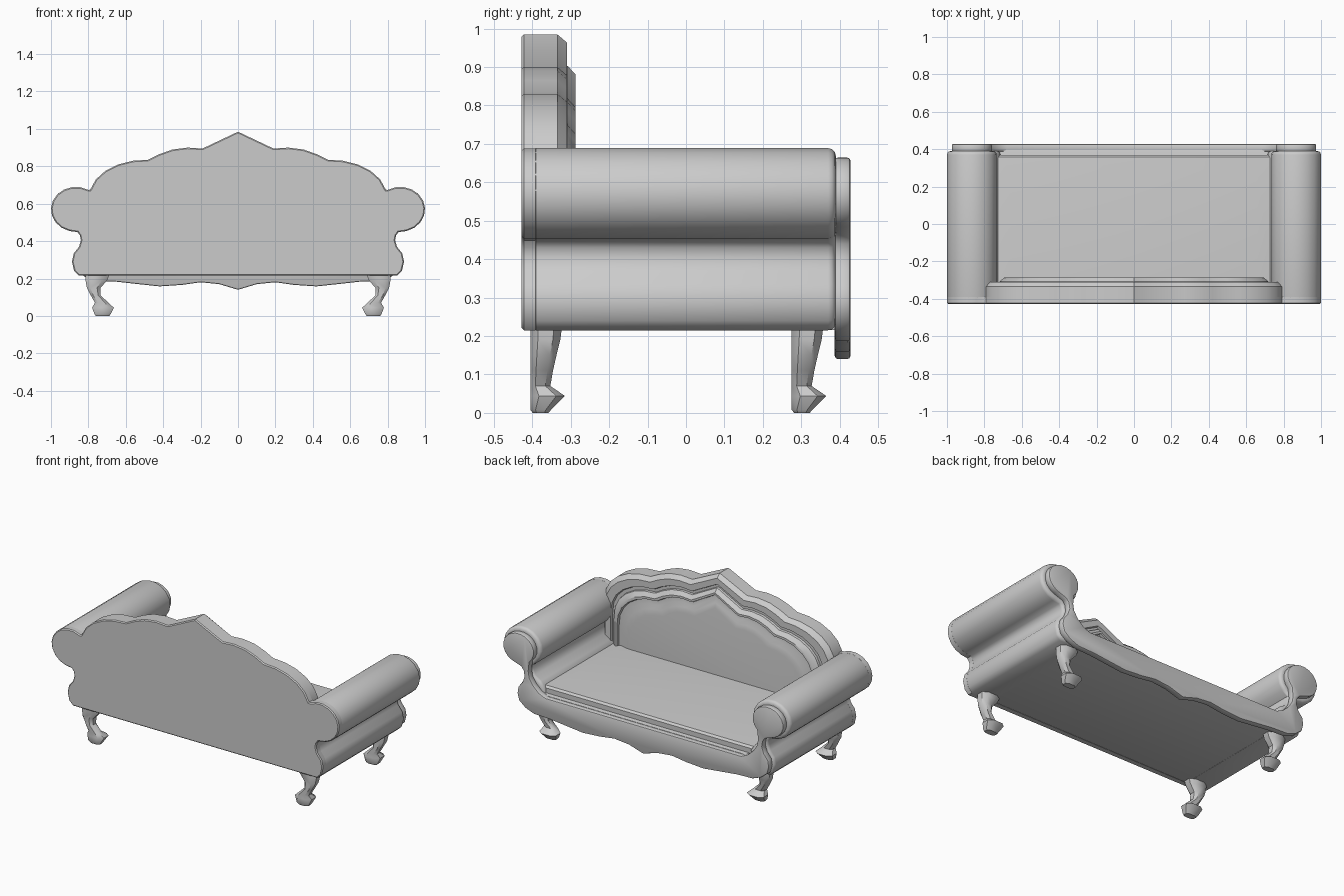
import bpy, bmesh
from math import cos, sin, radians

if "Cube" in bpy.data.objects:
    bpy.data.objects.remove(bpy.data.objects["Cube"])


def loft(name, rings, bevel=0.0, segs=2, angle=35):
    """Skin rings of 3D points, cap both ends and optionally round the cap rims."""
    bm = bmesh.new()
    loops = [[bm.verts.new(p) for p in ring] for ring in rings]
    n = len(rings[0])
    for a, b in zip(loops, loops[1:]):
        for i in range(n):
            j = (i + 1) % n
            bm.faces.new((a[i], a[j], b[j], b[i]))
    caps = [bm.faces.new(loops[0]), bm.faces.new(loops[-1])]
    bmesh.ops.recalc_face_normals(bm, faces=bm.faces)
    if bevel:
        rim = [e for f in caps for e in f.edges]
        bmesh.ops.bevel(bm, geom=rim, offset=bevel, segments=segs, profile=0.5,
                        affect='EDGES', clamp_overlap=False)
    mesh = bpy.data.meshes.new(name)
    bm.to_mesh(mesh)
    bm.free()
    ob = bpy.data.objects.new(name, mesh)
    bpy.context.collection.objects.link(ob)
    bpy.ops.object.select_all(action='DESELECT')
    ob.select_set(True)
    bpy.context.view_layer.objects.active = ob
    bpy.ops.object.shade_smooth_by_angle(angle=radians(angle))
    return ob


def prism(name, outline, y0, y1, bevel, segs=2, angle=35):
    """Extrude an x-z outline along y."""
    return loft(name, [[(x, y, z) for x, z in outline] for y in (y0, y1)], bevel, segs, angle)


def sym(half):
    """Close a half outline by mirroring it across x = 0."""
    return half + [(-x, z) for x, z in reversed(half) if x > 0]


def roll(a0, a1, n, inset=0.0):
    """Arc of the scroll at the top of the arm."""
    out = []
    for i in range(n + 1):
        a = radians(a0 + (a1 - a0) * i / n)
        out.append((0.867 + (0.133 - inset) * cos(a), 0.57 + (0.12 - inset) * sin(a)))
    return out


# Shared profile curves
arm_outer = [(0.858, 0.448), (0.845, 0.43), (0.84, 0.405), (0.85, 0.37), (0.878, 0.335),
             (0.888, 0.29), (0.876, 0.24), (0.85, 0.215)]
arm_inner = [(0.80, 0.44), (0.785, 0.405), (0.745, 0.38), (0.715, 0.34), (0.71, 0.215)]
crest = [(0, 0.985), (0.19, 0.895), (0.27, 0.90), (0.35, 0.89), (0.42, 0.865),
         (0.48, 0.835), (0.56, 0.83), (0.64, 0.81), (0.71, 0.775), (0.76, 0.73),
         (0.79, 0.675)]

# Scrolled arms
arm = roll(-75, 240, 16) + arm_inner + arm_outer[::-1]
for side, s in (("left", -1), ("right", 1)):
    prism(side + "_arm", [(s * x, z) for x, z in arm], -0.41, 0.39, 0.02, 3, 50)

# Flat rear panel covering the whole silhouette
prism("rear_panel", sym(crest + roll(120, -75, 10) + arm_outer), -0.428, -0.385, 0.006, 1)

# Backrest: stepped moulding around a padded panel, (inset, y) steps
back_half = crest + [(0.80, 0.60), (0.80, 0.25)]
steps = [(0, -0.42), (0, -0.335), (0.022, -0.309), (0.06, -0.309), (0.064, -0.322),
         (0.08, -0.322), (0.082, -0.308), (0.105, -0.287), (0.118, -0.287),
         (0.122, -0.303), (0.145, -0.301), (0.17, -0.292), (0.20, -0.288)]
loft("backrest", [[(x, y, z) for x, z in
                   sym([(x * (1 - d / 0.8), z - d if z > 0.3 else z) for x, z in back_half])]
                  for d, y in steps])

# Base under the seat
prism("base", [(-0.75, 0.216), (0.75, 0.216), (0.75, 0.312), (-0.75, 0.312)],
      -0.41, 0.40, 0.008)

# Seat cushion, softly domed: (half width, back y, front y, z)
cushion = [(0.75, -0.33, 0.37, 0.28), (0.75, -0.33, 0.37, 0.342),
           (0.74, -0.33, 0.358, 0.354), (0.66, -0.32, 0.29, 0.365)]
loft("seat_cushion", [[(-w, a, z), (w, a, z), (w, b, z), (-w, b, z)]
                      for w, a, b, z in cushion])

# Front trim: wavy skirt running up into both scroll ends
trim = ([(0, 0.308), (0.68, 0.308), (0.725, 0.328), (0.765, 0.365), (0.79, 0.405),
         (0.797, 0.445)] + roll(225, -65, 16, 0.025) +
        [(0.848, 0.462), (0.832, 0.44), (0.826, 0.405), (0.84, 0.365), (0.868, 0.33),
         (0.875, 0.29), (0.863, 0.245), (0.82, 0.21), (0.76, 0.187), (0.65, 0.183),
         (0.55, 0.172), (0.42, 0.158), (0.30, 0.166), (0.20, 0.18), (0.10, 0.17),
         (0, 0.14)])
prism("front_trim", sym(trim), 0.387, 0.428, 0.008)

# Cabriole legs: (z, outer x, inner x, rear y, front y)
leg = [(0.23, 0.815, 0.685, 0, 0.083), (0.19, 0.815, 0.70, 0, 0.078),
       (0.15, 0.808, 0.735, 0, 0.068), (0.11, 0.787, 0.735, 0, 0.059),
       (0.07, 0.765, 0.692, 0, 0.052),
       (0.044, 0.78, 0.664, 0, 0.09), (0.008, 0.767, 0.682, 0, 0.054),
       (0.0, 0.76, 0.687, 0.006, 0.047)]


def leg_ring(z, xo, xi, ya, yb, s, y):
    """Eight-sided section: a rectangle with cut corners."""
    cx, cy, hx, hy = (xo + xi) / 2, (ya + yb) / 2, (xo - xi) / 2, (yb - ya) / 2
    c = [(1, .5), (.5, 1), (-.5, 1), (-1, .5), (-1, -.5), (-.5, -1), (.5, -1), (1, -.5)]
    return [(s * (cx + u * hx), y + cy + v * hy, z) for u, v in c]


for row, y in (("rear", -0.405), ("front", 0.275)):
    for side, s in (("left", -1), ("right", 1)):
        loft(f"{row}_{side}_leg", [leg_ring(*r, s, y) for r in leg], angle=40)
